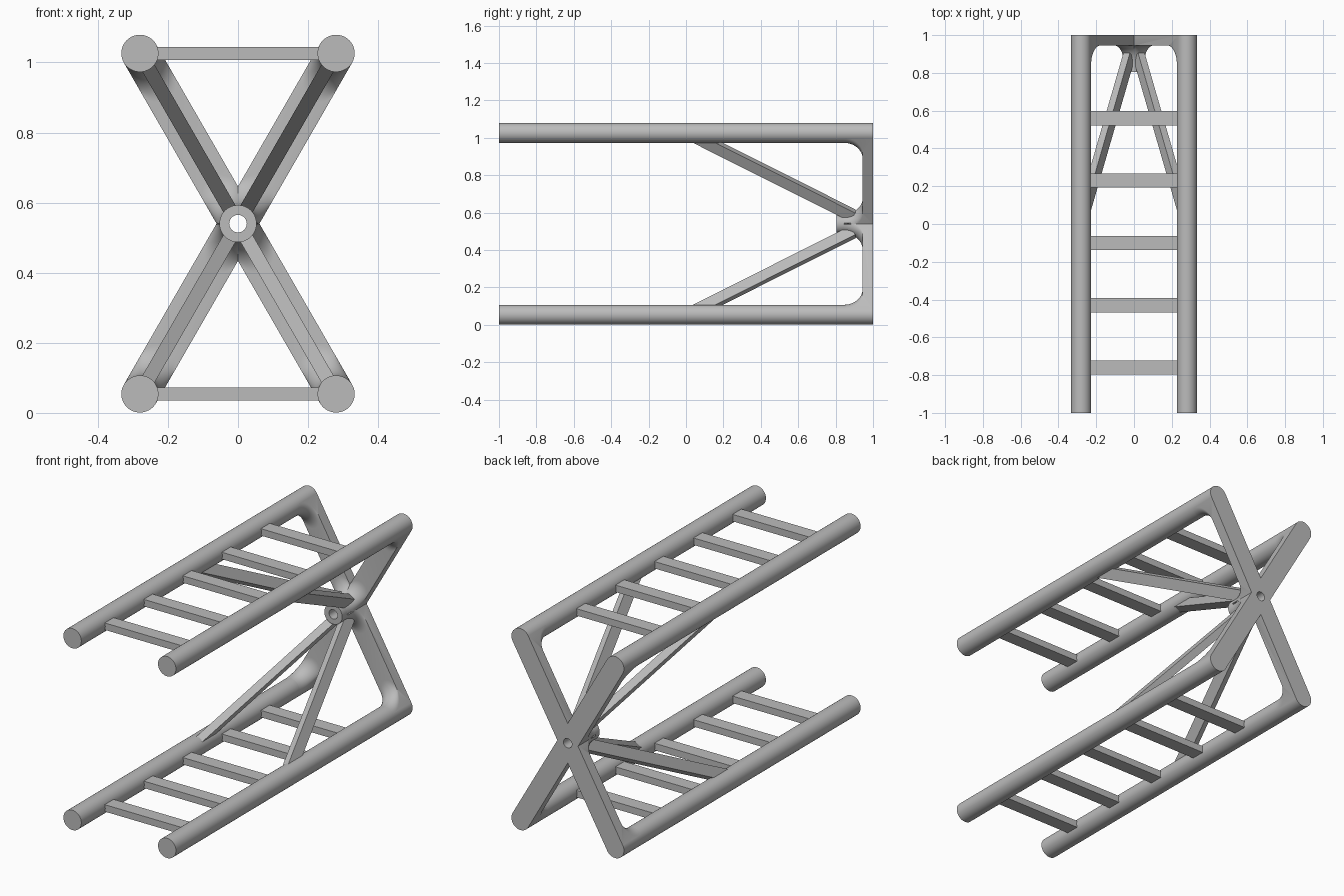
import bpy, bmesh, math
from mathutils import Vector, Matrix

cube = bpy.data.objects.get("Cube")
if cube:
    bpy.data.objects.remove(cube, do_unlink=True)

grey = bpy.data.materials.new("light_grey")
grey.use_nodes = True
grey.diffuse_color = (0.5, 0.5, 0.5, 1)
grey.node_tree.nodes["Principled BSDF"].inputs["Base Color"].default_value = (0.5, 0.5, 0.5, 1)

R = 0.053                        # rail, hub and half arm radius
RX, MID, RZ = 0.28, 0.54, 0.486  # rail offsets from the hub axis
REACH = math.hypot(RX, RZ)       # hub axis to rail axis
HOLE, FILLET, WEB = 0.025, 0.1, 0.945


def finish(name, bm):
    bmesh.ops.recalc_face_normals(bm, faces=bm.faces)
    mesh = bpy.data.meshes.new(name)
    bm.to_mesh(mesh)
    bm.free()
    mesh.materials.append(grey)
    ob = bpy.data.objects.new(name, mesh)
    bpy.context.collection.objects.link(ob)
    bpy.ops.object.select_all(action='DESELECT')
    ob.select_set(True)
    bpy.context.view_layer.objects.active = ob
    bpy.ops.object.shade_smooth_by_angle(angle=math.radians(35))
    return ob


def box(name, size, matrix):
    bm = bmesh.new()
    bmesh.ops.create_cube(bm, size=1, matrix=matrix @ Matrix.Diagonal((*size, 1)))
    return finish(name, bm)


def loft(name, loops, closed=False):
    """Skin a row of equal rings; cap the ends or close the row on itself."""
    bm = bmesh.new()
    rings = [[bm.verts.new(p) for p in loop] for loop in loops]
    pairs = list(zip(rings, rings[1:]))
    if closed:
        pairs.append((rings[-1], rings[0]))
    else:
        bm.faces.new(rings[0])
        bm.faces.new(rings[-1])
    for a, b in pairs:
        for i in range(len(a)):
            j = (i + 1) % len(a)
            bm.faces.new((a[i], a[j], b[j], b[i]))
    bmesh.ops.dissolve_degenerate(bm, dist=1e-5, edges=bm.edges)
    return finish(name, bm)


def circle(x, y, z, r, n=48):
    return [(x + r * math.cos(2 * math.pi * i / n), y,
             z + r * math.sin(2 * math.pi * i / n)) for i in range(n)]


def arm_slice(n):
    """Outline (reach, y) of an arm at side offset n, blended into hub and rail."""
    half = math.sqrt(max(R * R - n * n, 0))
    steps = [math.pi / 2 * i / 12 for i in range(13)]
    low = WEB - FILLET
    start = HOLE + 0.0015
    pts = [(REACH, 1), (start, 1), (start, low)]
    pts += [(max(start + 1e-4, half + FILLET * (1 - math.cos(t))),
             low + FILLET * math.sin(t)) for t in steps]
    pts += [(REACH - half - FILLET * (1 - math.cos(t)),
             low + FILLET * math.sin(t)) for t in reversed(steps)]
    return pts + [(REACH, low)]


# Hub tube
loft("hub", [circle(0, y, MID, r) for y, r in
             ((0.805, R), (1, R), (1, HOLE), (0.805, HOLE))], closed=True)

for sz, level in ((-1, "lower"), (1, "upper")):
    for sx, side in ((1, "left"), (-1, "right")):
        tag = f"{level}_{side}"
        loft(f"rail_{tag}", [circle(sx * RX, y, MID + sz * RZ, R) for y in (-1, 1)])

        # Arm from hub to rail
        out = Vector((sx * RX, 0, sz * RZ)).normalized()
        across = out.cross(Vector((0, 1, 0)))
        centre = Vector((0, 0, MID))
        offsets = [R * math.sin(math.pi / 2 * k / 10) for k in range(-10, 11)]
        loft(f"arm_{tag}", [[centre + out * r + across * n + Vector((0, y, 0))
                             for r, y in arm_slice(n)] for n in offsets])

        # Diagonal brace in the plane of the arm
        a = centre + out * 0.55 + Vector((0, 0.03, 0))
        b = centre + out * 0.052 + Vector((0, 0.89, 0))
        along = (b - a).normalized()
        frame = Matrix((across, along, across.cross(along))).transposed().to_4x4()
        box(f"brace_{tag}", (0.04, (b - a).length, 0.06),
            Matrix.Translation((a + b) / 2) @ frame)

    # Rungs
    for i in range(5):
        box(f"rung_{level}_{i + 1}", (2 * RX - R, 0.075, 0.037),
            Matrix.Translation((0, 0.56 - 0.33 * i, MID + sz * RZ)))
